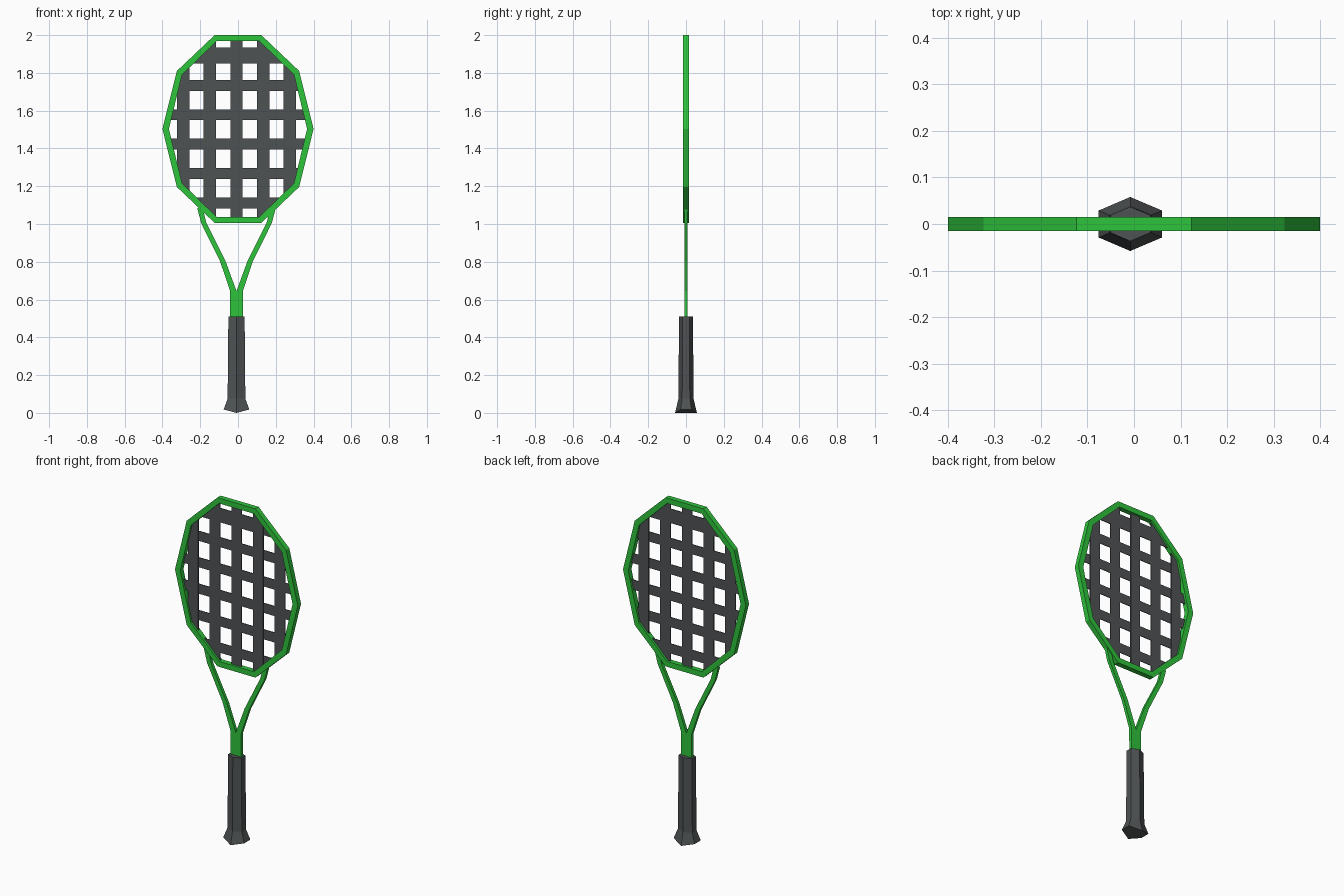
import bpy, bmesh, math
from mathutils import Vector

if "Cube" in bpy.data.objects:
    bpy.data.objects.remove(bpy.data.objects["Cube"])

CX = -0.008          # grip, throat and strings sit slightly left of the frame centre
HZ = 1.503           # height of head centre


def material(name, rgb):
    m = bpy.data.materials.new(name)
    m.diffuse_color = (*rgb, 1)
    m.use_nodes = True
    m.node_tree.nodes["Principled BSDF"].inputs["Base Color"].default_value = m.diffuse_color
    return m


GREEN = material("bright green", (0.028, 0.55, 0.045))
GREY = material("dark grey", (0.078, 0.085, 0.088))


def finish(bm, name, mat, normals=True):
    if normals:
        bmesh.ops.recalc_face_normals(bm, faces=bm.faces)
    me = bpy.data.meshes.new(name)
    bm.to_mesh(me)
    bm.free()
    me.materials.append(mat)
    ob = bpy.data.objects.new(name, me)
    bpy.context.collection.objects.link(ob)
    return ob


def loft(bm, rings, closed=False):
    """Join rings of points with quads; close into a loop or cap the ends."""
    vs = [[bm.verts.new(p) for p in r] for r in rings]
    n, k = len(vs), len(vs[0])
    for i in range(n if closed else n - 1):
        a, b = vs[i], vs[(i + 1) % n]
        for j in range(k):
            bm.faces.new((a[j], a[(j + 1) % k], b[(j + 1) % k], b[j]))
    return vs


def oval(i, rx, rz):
    a = math.radians(36 * i)
    return rx * math.cos(a), HZ + rz * math.sin(a)


# Ten-sided head frame with a rectangular section
bm = bmesh.new()
rings = []
for i in range(10):
    xo, zo = oval(i, 0.4, 0.5226)
    xi, zi = oval(i, 0.366, 0.489)
    rings.append([(xo, -0.015, zo), (xo, 0.015, zo), (xi, 0.015, zi), (xi, -0.015, zi)])
loft(bm, rings, closed=True)
finish(bm, "head_frame", GREEN)


# String bands: flat strips trimmed to the frame opening, then thickened
def string_bands(name, rects, thick):
    bm = bmesh.new()
    for x0, x1, z0, z1 in rects:
        bm.faces.new([bm.verts.new((x, 0, z)) for x, z in
                      ((x0, z0), (x1, z0), (x1, z1), (x0, z1))])
    for i in range(10):
        ax, az = oval(i, 0.375, 0.497)
        bx, bz = oval(i + 1, 0.375, 0.497)
        bmesh.ops.bisect_plane(bm, geom=bm.verts[:] + bm.edges[:] + bm.faces[:],
                               plane_co=(ax, 0, az),
                               plane_no=Vector((bz - az, 0, ax - bx)).normalized(),
                               clear_outer=True)
    ob = finish(bm, name, GREY, False)
    mod = ob.modifiers.new("thickness", 'SOLIDIFY')
    mod.thickness = thick
    mod.offset = 0


string_bands("vertical_strings",
             [(CX + 0.141 * i - 0.033, CX + 0.141 * i + 0.033, 0.9, 2.1) for i in range(-2, 3)],
             0.006)
rows = [(1.112 + 0.1555 * i, 0.029) for i in range(5)] + [(1.893, 0.042)]
string_bands("horizontal_strings", [(-0.5, 0.5, z - h, z + h) for z, h in rows], 0.004)

# Two throat struts, mirrored: (height, inner x, outer x)
path = [(0.48, 0.0, 0.033), (0.645, 0.0, 0.034), (0.803, 0.058, 0.087),
        (1.005, 0.159, 0.187), (1.085, 0.18, 0.208)]
for side, name in ((-1, "left_throat"), (1, "right_throat")):
    bm = bmesh.new()
    vs = loft(bm, [[(CX + side * x, y, z) for x, y in
                    ((a, -0.009), (b, -0.009), (b, 0.009), (a, 0.009))]
                   for z, a, b in path])
    bm.faces.new(vs[0])
    bm.faces.new(vs[-1])
    finish(bm, name, GREEN)

# Six-sided grip with flared butt; the underside folds along a ridge
bm = bmesh.new()
rings = []
for z, drop, rx, ry in ((0.0, 0.018, 0.068, 0.058), (0.075, 0, 0.047, 0.040),
                        (0.51, 0, 0.043, 0.037)):
    s = ry * 0.5
    rings.append([(CX, -ry, z), (CX + rx, -s, z + drop), (CX + rx, s, z + drop),
                  (CX, ry, z), (CX - rx, s, z + drop), (CX - rx, -s, z + drop)])
vs = loft(bm, rings)
b = vs[0]
bm.faces.new((b[0], b[1], b[2], b[3]))
bm.faces.new((b[3], b[4], b[5], b[0]))
bm.faces.new(vs[-1])
finish(bm, "grip", GREY)
